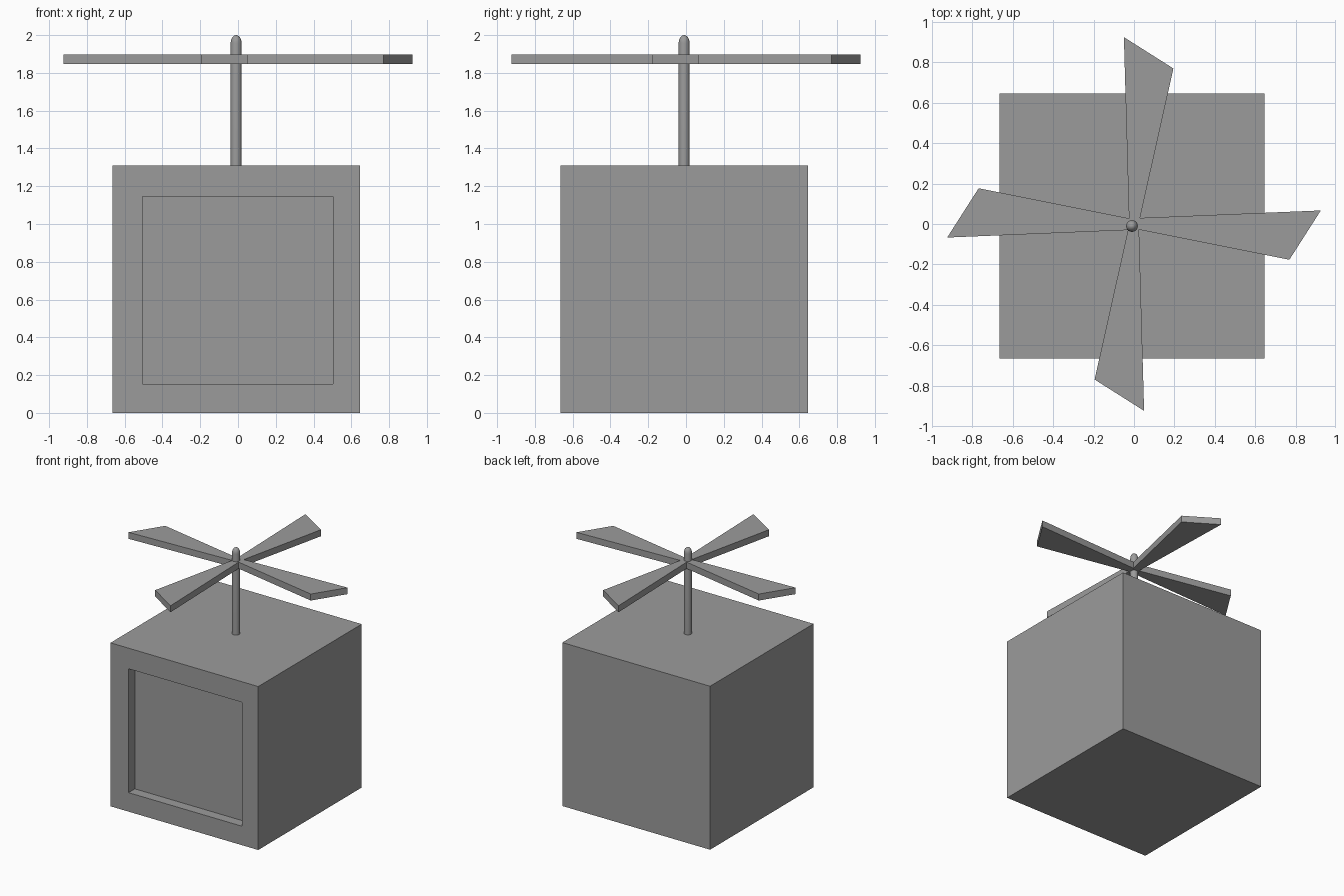
import bpy, bmesh, math
from mathutils import Vector, Matrix

if "Cube" in bpy.data.objects:
    bpy.data.objects.remove(bpy.data.objects["Cube"])

CX, CY = -0.01, -0.01   # box and shaft axis
SIDE = 1.31

grey = bpy.data.materials.new("dark_grey")
grey.diffuse_color = (0.33, 0.33, 0.33, 1)
grey.use_nodes = True
grey.node_tree.nodes["Principled BSDF"].inputs["Base Color"].default_value = grey.diffuse_color


def make_object(name, bm):
    bmesh.ops.recalc_face_normals(bm, faces=bm.faces[:])
    mesh = bpy.data.meshes.new(name)
    bm.to_mesh(mesh)
    bm.free()
    mesh.materials.append(grey)
    obj = bpy.data.objects.new(name, mesh)
    bpy.context.collection.objects.link(obj)
    return obj


# Box body with a recessed square panel on the front
bm = bmesh.new()
bmesh.ops.create_cube(bm, size=SIDE,
                      matrix=Matrix.Translation((CX, CY, SIDE / 2)))
bm.normal_update()
front = min(bm.faces, key=lambda f: f.calc_center_median().y)
bmesh.ops.inset_individual(bm, faces=[front], thickness=0.15)
for v in front.verts:
    right = v.co.x > CX
    top = v.co.z > SIDE / 2
    v.co.x = 0.503 if right else -0.505
    v.co.z = 1.145 if top else 0.152
panel = bmesh.ops.extrude_discrete_faces(bm, faces=[front])["faces"][0]
bmesh.ops.translate(bm, verts=panel.verts[:], vec=(0, 0.08, 0))
make_object("box_body", bm)

# Shaft with a rounded tip, turned from a profile
R, DOME = 0.029, 0.042
profile = [(0, SIDE - 0.01), (R, SIDE - 0.01)]
for i in range(7):
    a = math.pi / 2 * i / 6
    profile.append((R * math.cos(a), 2 - DOME + DOME * math.sin(a)))
bm = bmesh.new()
verts = [bm.verts.new((CX + r, CY, z)) for r, z in profile]
edges = [bm.edges.new(p) for p in zip(verts, verts[1:])]
bmesh.ops.spin(bm, geom=verts + edges, cent=(CX, CY, 0), axis=(0, 0, 1),
               angle=math.tau, steps=24, use_duplicate=False)
bmesh.ops.remove_doubles(bm, verts=bm.verts[:], dist=0.0005)
shaft = make_object("shaft", bm)
bpy.context.view_layer.objects.active = shaft
shaft.select_set(True)
bpy.ops.object.shade_smooth_by_angle(angle=math.radians(40))

# Four-bladed rotor: half outline, turned 180 degrees for the other half
half = [(0.03, 0.03), (0.925, 0.067), (0.769, -0.177),
        (0.025, -0.028), (0.05, -0.925), (-0.195, -0.77)]
outline = half + [(-x, -y) for x, y in half]
bm = bmesh.new()
rotor = bm.faces.new([bm.verts.new((x, y, 1.846)) for x, y in outline])
top = bmesh.ops.extrude_face_region(bm, geom=[rotor], use_keep_orig=True)
bmesh.ops.translate(bm, vec=Vector((0, 0, 0.052)),
                    verts=[g for g in top["geom"]
                           if isinstance(g, bmesh.types.BMVert)])
make_object("rotor_blades", bm)
